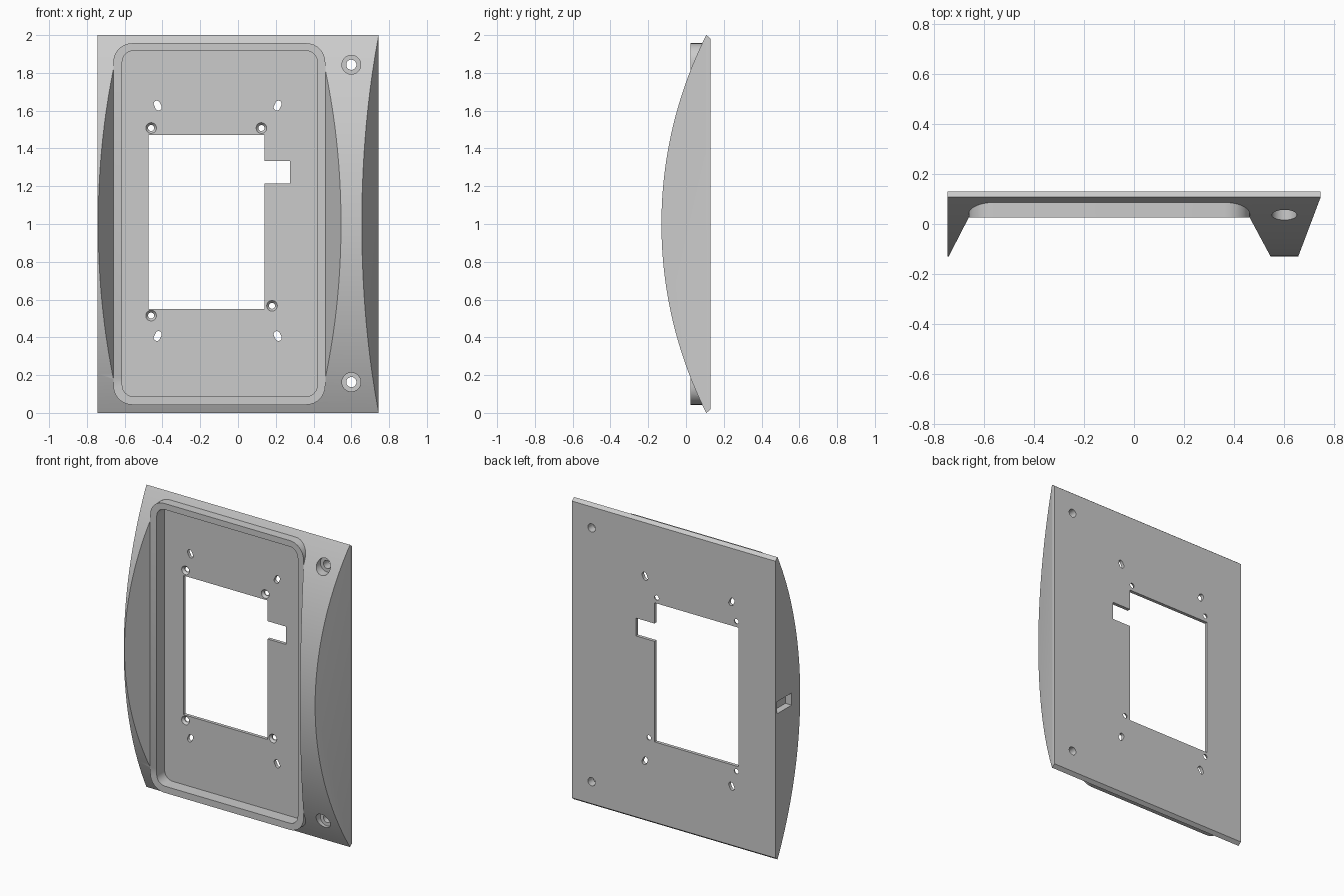
import bpy, bmesh, math
from mathutils import Vector

default = bpy.data.objects.get("Cube")
if default:
    bpy.data.objects.remove(default, do_unlink=True)

grey = bpy.data.materials.new("light_grey")
grey.use_nodes = True
grey.diffuse_color = (0.6, 0.6, 0.6, 1)
grey.node_tree.nodes["Principled BSDF"].inputs["Base Color"].default_value = (0.6, 0.6, 0.6, 1)

FRONT, BACK, RIM, FLOOR = -0.13, 0.13, 0.025, 0.108
EDGE = 0.107       # depth where the curved front meets the end chamfers
HALF = 0.745


def prism(name, outline, axis, start, end, end_scale=1.0):
    """Extrude a 2D outline along an axis, optionally tapering to its centre."""
    place = {"x": lambda u, v, w: (w, u, v),
             "y": lambda u, v, w: (u, w, v),
             "z": lambda u, v, w: (u, v, w)}[axis]
    centre = sum((Vector(p) for p in outline), Vector((0, 0))) / len(outline)
    bm = bmesh.new()
    rings = []
    for w, s in ((start, 1.0), (end, end_scale)):
        pts = [centre + (Vector(p) - centre) * s for p in outline]
        rings.append([bm.verts.new(place(p.x, p.y, w)) for p in pts])
    a, b = rings
    n = len(a)
    bm.faces.new(a)
    bm.faces.new(b[::-1])
    for i in range(n):
        j = (i + 1) % n
        bm.faces.new((a[i], b[i], b[j], a[j]))
    bmesh.ops.recalc_face_normals(bm, faces=bm.faces)
    mesh = bpy.data.meshes.new(name)
    bm.to_mesh(mesh)
    bm.free()
    mesh.materials.append(grey)
    obj = bpy.data.objects.new(name, mesh)
    bpy.context.collection.objects.link(obj)
    return obj


def rect(x0, x1, z0, z1, r=0.0, steps=8):
    if r == 0:
        return [(x0, z0), (x1, z0), (x1, z1), (x0, z1)]
    pts = []
    corners = [(x1 - r, z1 - r), (x0 + r, z1 - r), (x0 + r, z0 + r), (x1 - r, z0 + r)]
    for k, (cx, cz) in enumerate(corners):
        for i in range(steps + 1):
            t = math.pi / 2 * (k + i / steps)
            pts.append((cx + r * math.cos(t), cz + r * math.sin(t)))
    return pts


def slot(cx, cz, r, half=0.0, tilt=0.0, n=24):
    """Circle, or a stadium shape when half is above zero."""
    pts = []
    for i in range(n):
        t = 2 * math.pi * (i + 0.5) / n
        x, z = r * math.cos(t), r * math.sin(t)
        z += math.copysign(half, z)
        pts.append((cx + x * math.cos(tilt) - z * math.sin(tilt),
                    cz + x * math.sin(tilt) + z * math.cos(tilt)))
    return pts


def combine(target, tool, operation="DIFFERENCE"):
    mod = target.modifiers.new("shape", "BOOLEAN")
    mod.operation, mod.solver, mod.object = operation, "EXACT", tool
    bpy.context.view_layer.objects.active = target
    bpy.ops.object.modifier_apply(modifier=mod.name)
    bpy.data.objects.remove(tool, do_unlink=True)


# Curved body: side profile extruded across the width
sag = EDGE - FRONT
radius = (1 + sag * sag) / (2 * sag)
sweep = math.asin(1 / radius)
profile = [(BACK, 0.018)]
for i in range(65):
    t = sweep * (i / 32 - 1)
    profile.append((FRONT + radius * (1 - math.cos(t)), 1 + radius * math.sin(t)))
profile.append((BACK, 1.982))
body = prism("wall_mount_housing", profile, "x", -HALF, HALF)

# Sloping outer side
combine(body, prism("side_slope", [(0.629, -0.2), (HALF, EDGE), (0.9, EDGE), (0.9, -0.2)],
                    "z", -0.1, 2.1))

# Flared channel, raised rim and tray
combine(body, prism("channel", [(-0.66, RIM), (0.462, RIM), (0.583, -0.2), (-0.776, -0.2)],
                    "z", -0.1, 2.1))
combine(body, prism("rim", rect(-0.66, 0.462, 0.043, 1.957, 0.1), "y", RIM, 0.12), "UNION")
combine(body, prism("tray", rect(-0.613, 0.42, 0.087, 1.917, 0.06), "y", -0.1, FLOOR))

# Window with side notch
window = [(-0.475, 0.55), (0.14, 0.55), (0.14, 1.215), (0.275, 1.215),
          (0.275, 1.333), (0.14, 1.333), (0.14, 1.47), (-0.475, 1.47)]
combine(body, prism("window", window, "y", 0, 0.2))

# Countersunk screw holes beside the window
for x, z in ((-0.46, 1.508), (0.124, 1.508), (-0.46, 0.515), (0.18, 0.567)):
    combine(body, prism("screw_hole", slot(x, z, 0.016), "y", 0, 0.2))
    combine(body, prism("countersink", slot(x, z, 0.03), "y", FLOOR - 0.002, BACK - 0.006, 0.5))

# Tilted fixing slots
for x, sx in ((-0.425, 1), (0.21, -1)):
    for z, sz in ((1.627, 1), (0.407, -1)):
        combine(body, prism("fixing_slot", slot(x, z, 0.017, 0.01, sx * sz * 0.45), "y", 0, 0.2))

# Counterbored mounting holes
for z in (0.163, 1.843):
    combine(body, prism("mount_hole", slot(0.6, z, 0.027), "y", -0.2, 0.2))
    combine(body, prism("counterbore", slot(0.6, z, 0.05, n=32), "y", -0.2, 0.075))

# Blind recess in the flat side
combine(body, prism("side_recess", rect(-0.04, 0.115, 0.965, 1.045), "x", -0.9, -HALF + 0.045))

bpy.ops.object.select_all(action="DESELECT")
body.select_set(True)
bpy.context.view_layer.objects.active = body
bpy.ops.object.shade_smooth_by_angle(angle=math.radians(25))
